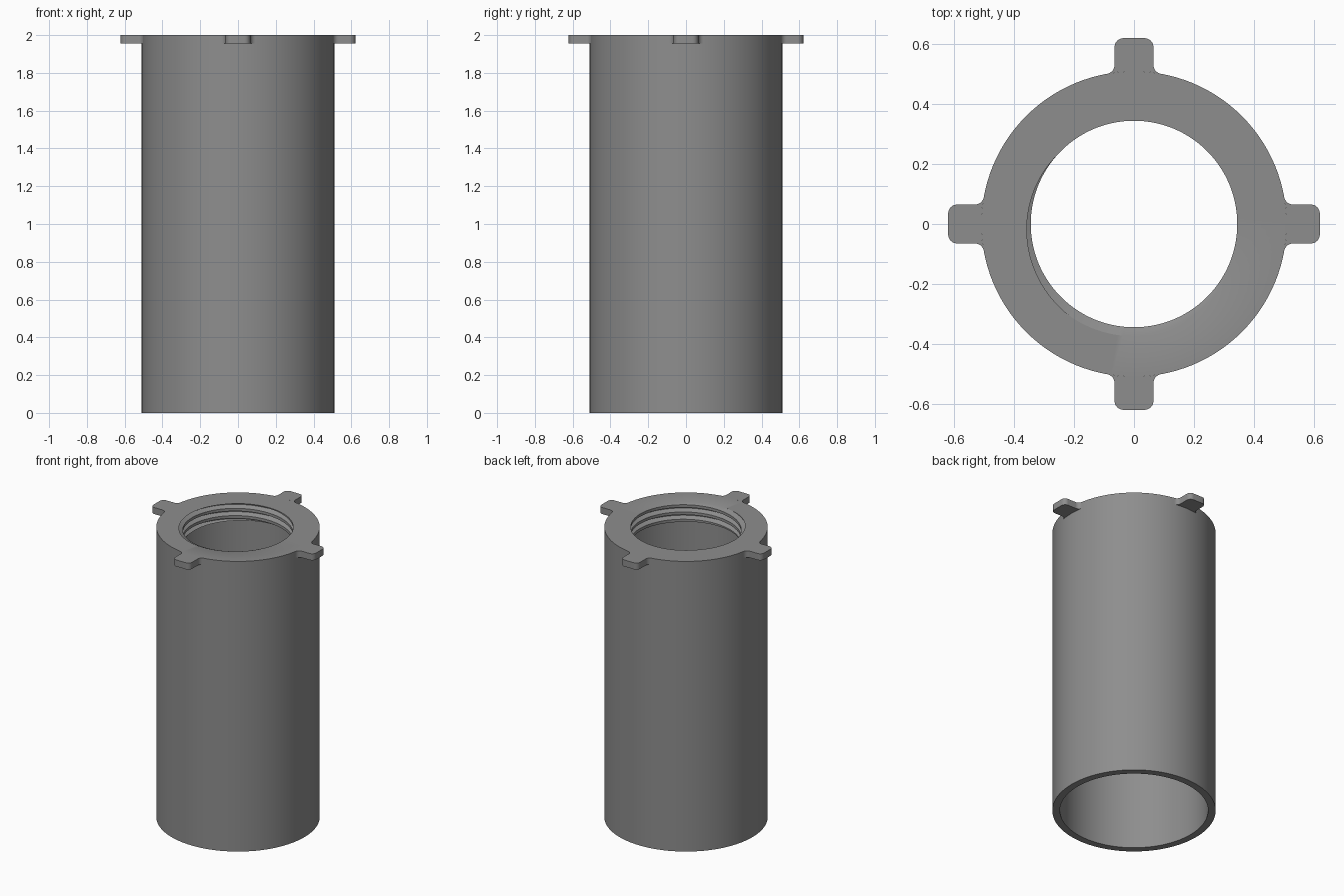
import bpy, bmesh, math

if "Cube" in bpy.data.objects:
    bpy.data.objects.remove(bpy.data.objects["Cube"])

R_OUT, R_IN, HEIGHT = 0.51, 0.463, 2.0
CREST, ROOT, PITCH = 0.345, 0.375, 0.05     # threaded neck
NECK_Z = 1.875
SEG = 128

grey = bpy.data.materials.new("mid grey")
grey.diffuse_color = (0.27, 0.27, 0.27, 1)
grey.use_nodes = True
grey.node_tree.nodes["Principled BSDF"].inputs["Base Color"].default_value = grey.diffuse_color


def finish(bm, name):
    bmesh.ops.remove_doubles(bm, verts=bm.verts, dist=1e-5)
    bmesh.ops.recalc_face_normals(bm, faces=bm.faces)
    mesh = bpy.data.meshes.new(name)
    bm.to_mesh(mesh)
    bm.free()
    mesh.materials.append(grey)
    ob = bpy.data.objects.new(name, mesh)
    bpy.context.collection.objects.link(ob)
    bpy.ops.object.select_all(action='DESELECT')
    ob.select_set(True)
    bpy.context.view_layer.objects.active = ob
    bpy.ops.object.shade_smooth_by_angle(angle=math.radians(30))
    return ob


def thread_radius(u):
    """Trapezoid thread: flat crest, sloped flanks, narrow root."""
    d = abs(u - round(u))
    t = min(max((d - 0.19) / (0.46 - 0.19), 0), 1)
    return CREST + (ROOT - CREST) * t


# Tube with shouldered top and helical thread, as one closed swept section
bm = bmesh.new()
columns = []
for j in range(SEG + 1):
    a = math.tau * j / SEG
    turn = a / math.tau - 70 / 360
    section = []
    for k in range(3, -6, -1):
        for frac in (0.54, 0.46, 0.19, -0.19):
            z = HEIGHT + PITCH * (k + frac + turn)
            z = min(max(z, NECK_Z), HEIGHT)
            section.append((thread_radius((z - HEIGHT) / PITCH - turn), z))
    section += [(R_IN, NECK_Z), (R_IN, 0), (R_OUT, 0), (R_OUT, HEIGHT)]
    columns.append([bm.verts.new((r * math.cos(a), r * math.sin(a), z))
                    for r, z in section])
for c0, c1 in zip(columns, columns[1:]):
    n = len(c0)
    for i in range(n):
        m = (i + 1) % n
        quad = (c0[i], c0[m], c1[m], c1[i])
        if (c0[i].co - c0[m].co).length + (c1[i].co - c1[m].co).length > 1e-6:
            bm.faces.new(quad)
finish(bm, "threaded_tube")

# Four rounded lugs around the top rim
HALF, TIP, FIL, LUG_Z = 0.065, 0.621, 0.03, 1.955


def arc(cx, cy, r, start, end, n=8):
    return [(cx + r * math.cos(start + (end - start) * i / n),
             cy + r * math.sin(start + (end - start) * i / n)) for i in range(n + 1)]


fy = HALF + FIL
fx = math.sqrt((R_OUT + FIL) ** 2 - fy ** 2)
base = math.atan2(fy, fx)
side = arc(TIP - FIL, HALF - FIL, FIL, 0, math.pi / 2)             # outer corner
side += arc(fx, fy, FIL, -math.pi / 2, -math.pi + base)            # root fillet
rim = arc(0, 0, R_OUT, base, -base, 10)[1:-1]                      # against tube
outline = side + rim + [(x, -y) for x, y in reversed(side)]

for q, where in enumerate(("right", "back", "left", "front")):
    bm = bmesh.new()
    c, s = math.cos(q * math.pi / 2), math.sin(q * math.pi / 2)
    face = bm.faces.new([bm.verts.new((x * c - y * s, x * s + y * c, LUG_Z))
                         for x, y in outline])
    ext = bmesh.ops.extrude_face_region(bm, geom=[face], use_keep_orig=True)
    for v in ext["geom"]:
        if isinstance(v, bmesh.types.BMVert):
            v.co.z = HEIGHT
    finish(bm, "lug_" + where)
